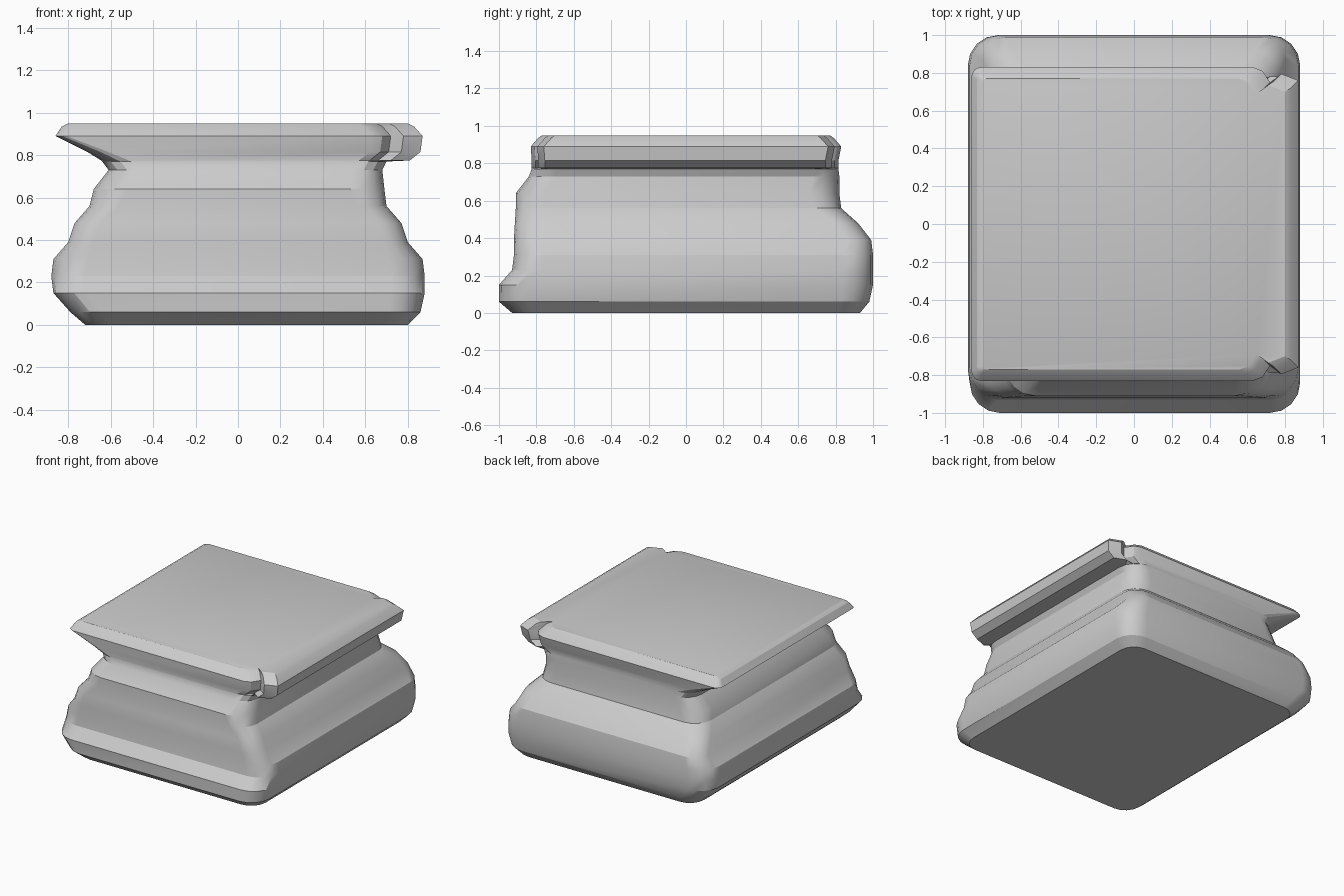
import bpy, bmesh
from math import cos, sin, pi

if "Cube" in bpy.data.objects:
    bpy.data.objects.remove(bpy.data.objects["Cube"])

# Moulding levels: z, left x, right x, front y, back y, corner radius
LEVELS = [
    (0.00, -0.72, 0.80, -0.93, 0.93, 0.12),
    (0.06, -0.79, 0.86, -1.00, 0.98, 0.15),
    (0.15, -0.87, 0.88, -1.00, 1.00, 0.16),
    (0.23, -0.88, 0.88, -0.93, 1.00, 0.16),
    (0.31, -0.87, 0.87, -0.92, 1.00, 0.16),
    (0.39, -0.80, 0.80, -0.92, 0.99, 0.12),
    (0.48, -0.77, 0.77, -0.915, 0.92, 0.12),
    (0.56, -0.70, 0.70, -0.91, 0.83, 0.14),
    (0.64, -0.68, 0.69, -0.91, 0.82, 0.16),
    (0.73, -0.61, 0.68, -0.84, 0.82, 0.14),
    (0.77, -0.64, 0.70, -0.825, 0.815, 0.14),
    (0.775, -0.645, 0.81, -0.825, 0.815, 0.13),
    (0.815, -0.71, 0.86, -0.825, 0.815, 0.10),
    (0.89, -0.86, 0.87, -0.83, 0.83, 0.05),
    (0.935, -0.83, 0.83, -0.79, 0.79, 0.03),
    (0.95, -0.80, 0.80, -0.77, 0.77, 0.02),
]
# Inward offsets (from right side, from front/back) of the notched slab corners
NOTCH = [(0.24, 0.0), (0.19, 0.02), (0.15, 0.08), (0.09, 0.035), (0.0, 0.07)]
STEPS = 4


def corner(x, y, r, notched):
    """Corner points running from the front/back side towards the x side."""
    sx, sy = (1 if x > 0 else -1), (1 if y > 0 else -1)
    if notched:
        return [(x - a, y - sy * b) for a, b in NOTCH]
    pts = []
    for i in range(STEPS + 1):
        t = pi / 2 * i / STEPS
        pts.append((x - sx * r * (1 - sin(t)), y - sy * r * (1 - cos(t))))
    return pts


def outline(z, xl, xr, yf, yb, r):
    notched = z > 0.772
    return (corner(xr, yf, r, notched)
            + corner(xr, yb, r, notched)[::-1]
            + corner(xl, yb, r, False)
            + corner(xl, yf, r, False)[::-1])


# Moulded plinth block, lofted through the levels
bm = bmesh.new()
rings = [[bm.verts.new((x, y, lv[0])) for x, y in outline(*lv)] for lv in LEVELS]
for low, high in zip(rings, rings[1:]):
    n = len(low)
    for i in range(n):
        j = (i + 1) % n
        bm.faces.new((low[i], low[j], high[j], high[i]))
bm.faces.new(rings[0][::-1])
bm.faces.new(rings[-1])
bmesh.ops.recalc_face_normals(bm, faces=bm.faces)
mesh = bpy.data.meshes.new("plinth_block")
bm.to_mesh(mesh)
bm.free()
plinth = bpy.data.objects.new("plinth_block", mesh)
bpy.context.collection.objects.link(plinth)

# Soft blends between gentle facets, crisp moulding edges
bpy.context.view_layer.objects.active = plinth
plinth.select_set(True)
bpy.ops.object.shade_smooth_by_angle(angle=0.45)
